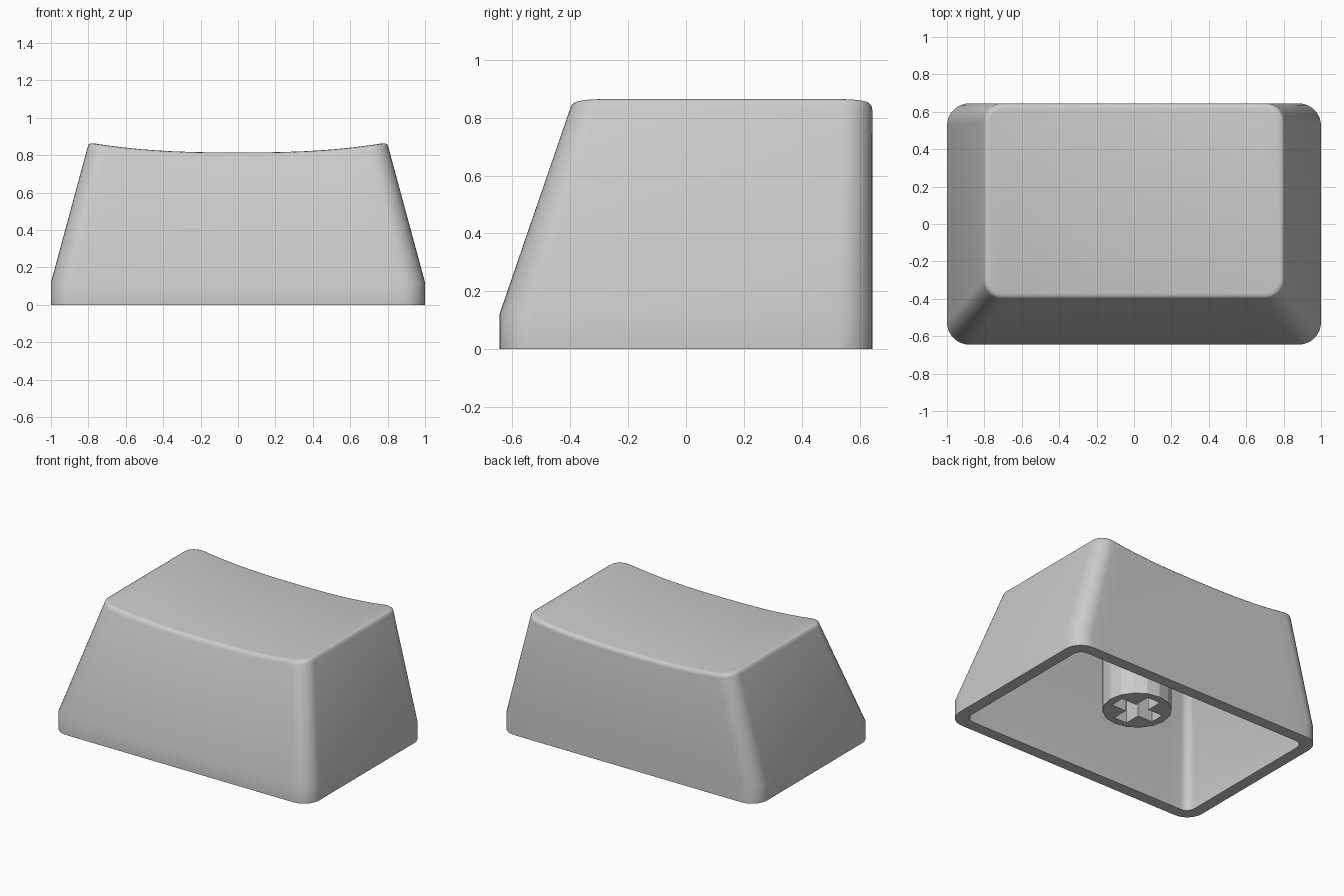
import bpy, bmesh, math

if "Cube" in bpy.data.objects:
    bpy.data.objects.remove(bpy.data.objects["Cube"])

ARC, SPAN = 8, 16


def ring(bm, hx, y0, y1, r, zf):
    """Rounded rectangle; returns matching front and back vertex rows, left to right."""
    xy = []
    for i in range(ARC + 1):
        a = math.pi / 2 * i / ARC
        xy.append((-hx + r - r * math.cos(a), r - r * math.sin(a)))
    for i in range(1, SPAN):
        xy.append(((hx - r) * (2 * i / SPAN - 1), 0))
    xy += [(-x, d) for x, d in reversed(xy[:ARC + 1])]
    front = [bm.verts.new((x, y0 + d, zf(x))) for x, d in xy]
    back = [bm.verts.new((x, y1 - d, zf(x))) for x, d in xy]
    return front, back


def bridge(bm, a, b):
    la, lb = a[0] + a[1][::-1], b[0] + b[1][::-1]
    n = len(la)
    for i in range(n):
        j = (i + 1) % n
        bm.faces.new((la[i], la[j], lb[j], lb[i]))


def cap(bm, loop):
    f, b = loop
    for i in range(len(f) - 1):
        bm.faces.new((f[i], f[i + 1], b[i + 1], b[i]))


def finish(bm, name, angle=None):
    bmesh.ops.recalc_face_normals(bm, faces=bm.faces[:])
    me = bpy.data.meshes.new(name)
    bm.to_mesh(me)
    bm.free()
    ob = bpy.data.objects.new(name, me)
    bpy.context.collection.objects.link(ob)
    if angle:
        bpy.ops.object.select_all(action='DESELECT')
        ob.select_set(True)
        bpy.context.view_layer.objects.active = ob
        bpy.ops.object.shade_smooth_by_angle(angle=math.radians(angle))
    return ob


def flat(z):
    return lambda x: z


def dish(drop):
    return lambda x: 0.815 + 0.052 * abs(x / 0.79) ** 2.6 - drop


# Hollow cap: cavity ceiling, inner wall, rim, skirt, tapered wall, rounded lip, dished top
Y = 0.645
bm = bmesh.new()
loops = [
    ring(bm, 0.73, -0.34, Y - 0.08, 0.05, flat(0.72)),
    ring(bm, 0.92, -Y + 0.08, Y - 0.08, 0.06, flat(0.12)),
    ring(bm, 0.92, -Y + 0.08, Y - 0.08, 0.06, flat(0.0)),
    ring(bm, 1.0, -Y, Y, 0.12, flat(0.0)),
    ring(bm, 1.0, -Y, Y, 0.12, flat(0.12)),
    ring(bm, 0.805, -0.403, Y, 0.10, dish(0.03)),
    ring(bm, 0.799, -0.397, Y - 0.004, 0.096, dish(0.012)),
    ring(bm, 0.788, -0.386, Y - 0.014, 0.088, dish(0.003)),
    ring(bm, 0.772, -0.37, Y - 0.03, 0.08, dish(0.0)),
]
for a, b in zip(loops, loops[1:]):
    bridge(bm, a, b)
cap(bm, loops[0])
cap(bm, loops[-1])
finish(bm, "keycap_shell", 40)

# Stem: 16-sided post with a cross-shaped socket in its lower end
bm = bmesh.new()
CY, BOTTOM, TOP, SOCKET = 0.03, 0.14, 0.73, 0.6
circle = [(0.22 * math.cos(math.tau * i / 16), 0.22 * math.sin(math.tau * i / 16)) for i in range(16)]
L, W = 0.165, 0.05
arm = [(L, -W), (L, W), (W, W)]
cross = []
for k in range(4):
    c, s = round(math.cos(k * math.pi / 2)), round(math.sin(k * math.pi / 2))
    cross += [(x * c - y * s, x * s + y * c) for x, y in arm]
rims = []
for pts, end in ((circle, TOP), (cross, SOCKET)):
    lo = [bm.verts.new((x, y + CY, BOTTOM)) for x, y in pts]
    hi = [bm.verts.new((x, y + CY, end)) for x, y in pts]
    for i in range(len(pts)):
        j = (i + 1) % len(pts)
        bm.faces.new((lo[i], lo[j], hi[j], hi[i]))
        rims.append(bm.edges.get((lo[i], lo[j])))
    bm.faces.new(hi)
bmesh.ops.triangle_fill(bm, edges=rims, use_beauty=True)
finish(bm, "stem")
